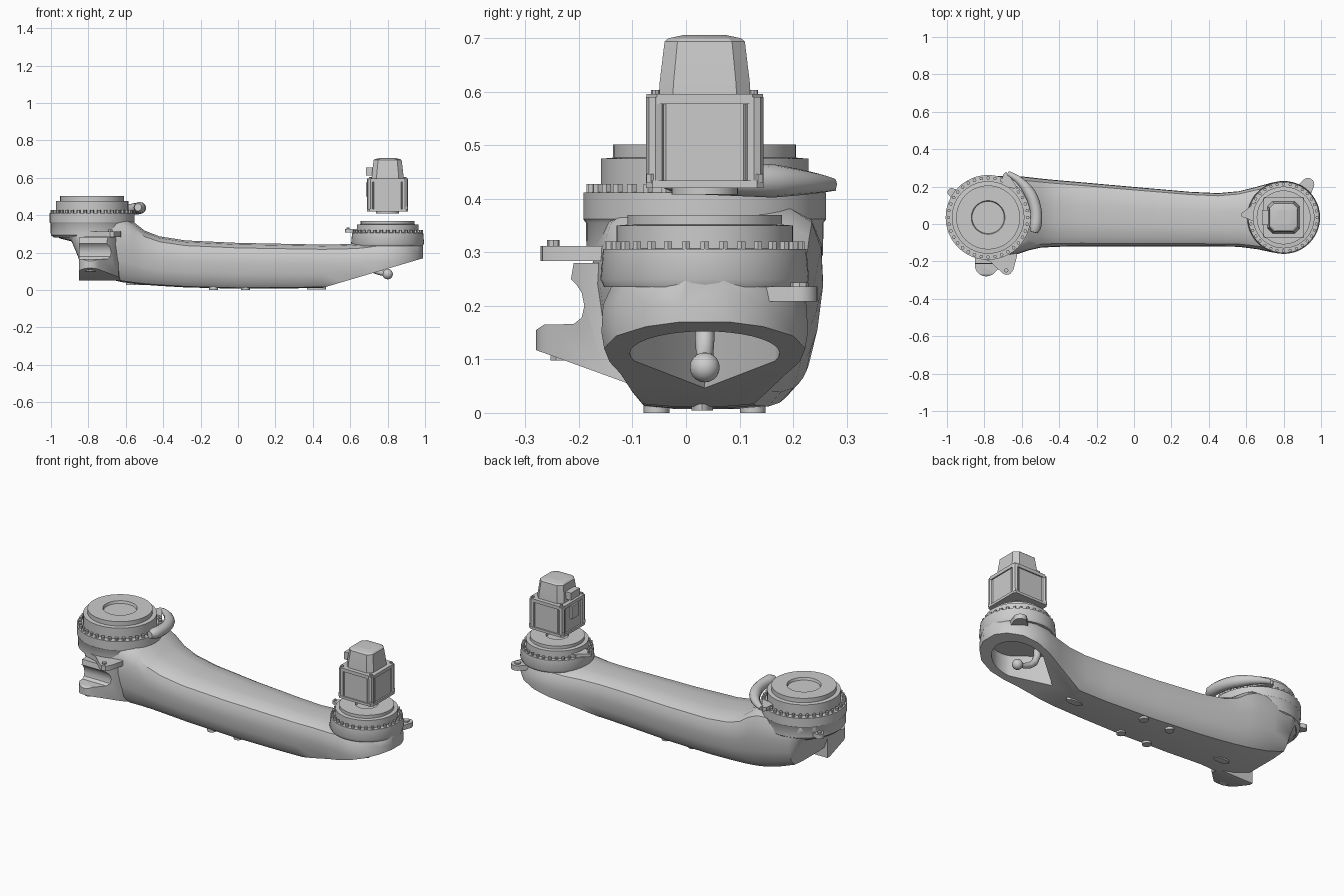
import bpy, bmesh
from math import pi, sin, cos, radians
from mathutils import Vector

if "Cube" in bpy.data.objects:
    bpy.data.objects.remove(bpy.data.objects["Cube"])

CY = 0.035            # y of both joint axes
LX, RX = -0.78, 0.80  # x of left and right joints


def make(name, verts, faces, angle=35):
    me = bpy.data.meshes.new(name)
    me.from_pydata([tuple(v) for v in verts], [], faces)
    bm = bmesh.new()
    bm.from_mesh(me)
    bmesh.ops.remove_doubles(bm, verts=bm.verts, dist=1e-5)
    bmesh.ops.recalc_face_normals(bm, faces=bm.faces)
    bm.to_mesh(me)
    bm.free()
    ob = bpy.data.objects.new(name, me)
    bpy.context.collection.objects.link(ob)
    me.shade_smooth()
    me.set_sharp_from_angle(angle=radians(angle))
    return ob


def loft(name, rings, angle=35):
    n = len(rings[0])
    verts = [v for r in rings for v in r]
    faces = [(i * n + j, i * n + (j + 1) % n, (i + 1) * n + (j + 1) % n, (i + 1) * n + j)
             for i in range(len(rings) - 1) for j in range(n)]
    faces += [tuple(range(n)), tuple(range(len(verts) - n, len(verts)))]
    return make(name, verts, faces, angle)


def circle(x, y, r, n=16, ry=None):
    return [(x + r * cos(2 * pi * i / n), y + (ry or r) * sin(2 * pi * i / n)) for i in range(n)]


def prism(name, pts, lo, hi, axis='z', angle=35):
    place = {'z': lambda a, b, h: (a, b, h), 'y': lambda a, b, h: (a, h, b),
             'x': lambda a, b, h: (h, a, b)}[axis]
    return loft(name, [[place(a, b, h) for a, b in pts] for h in (lo, hi)], angle)


def lathe(name, x, y, profile, n=48):
    return loft(name, [[(px, py, z) for px, py in circle(x, y, r, n)] for r, z in profile])


def tube(name, path, radii, ref, n=12):
    path = [Vector(p) for p in path]
    rings = []
    for i, p in enumerate(path):
        t = (path[min(i + 1, len(path) - 1)] - path[max(i - 1, 0)]).normalized()
        a = t.cross(Vector(ref)).normalized()
        b = t.cross(a)
        rings.append([p + (a * u + b * v) * radii[i] for u, v in circle(0, 0, 1, n)])
    return loft(name, rings, 50)


def boolean(ob, cutter, op):
    m = ob.modifiers.new(op, 'BOOLEAN')
    m.operation, m.object, m.solver = op, cutter, 'EXACT'
    bpy.context.view_layer.update()
    dg = bpy.context.evaluated_depsgraph_get()
    me = bpy.data.meshes.new_from_object(ob.evaluated_get(dg))
    ob.modifiers.clear()
    ob.data = me
    bpy.data.objects.remove(cutter)
    me.shade_smooth()
    me.set_sharp_from_angle(angle=radians(35))


# arm casting: half section (side, height), then stations x, y0, y1, z0, z1
half = [(.35, .0), (.72, .02), (.87, .13), (.95, .32), (1, .55), (.985, .75), (.9, .89), (.7, .965), (.3, 1)]
section = half + [(-a, b) for a, b in reversed(half)]
stations = [
    (-.995, -.01, .08, .30, .38), (-.95, -.10, .18, .275, .39), (-.89, -.155, .23, .26, .40),
    (-.86, -.17, .24, .19, .40), (-.83, -.175, .25, .105, .40), (-.72, -.175, .256, .065, .40),
    (-.62, -.16, .256, .042, .395), (-.56, -.14, .25, .034, .365), (-.50, -.127, .243, .028, .318),
    (-.42, -.122, .235, .022, .287), (-.28, -.12, .223, .014, .265), (0, -.12, .198, .007, .252),
    (.3, -.12, .172, .009, .246), (.45, -.12, .165, .012, .243), (.56, -.122, .175, .012, .245),
    (.66, -.135, .2, .012, .25), (.74, -.152, .222, .012, .262), (.82, -.158, .228, .012, .265),
    (.90, -.132, .202, .012, .265), (.96, -.075, .145, .012, .265), (.99, -.01, .08, .012, .265)]
rings = [[(x, (a + b) / 2 + s * (b - a) / 2, c + h * (d - c)) for s, h in section]
         for x, a, b, c, d in stations]
arm = loft('arm_casting', rings)

# sloping underside and teardrop service opening at the right end
boolean(arm, prism('slope_cutter', [(.45, .011), (1.2, .232), (1.2, -.3), (.45, -.3)], -.5, .5, 'y'), 'DIFFERENCE')
tear = [(.79 + .14 * cos(radians(t)), CY + .14 * sin(radians(t))) for t in range(-110, 111, 10)]
boolean(arm, prism('opening_cutter', tear + [(.57, CY)], -.2, .215), 'DIFFERENCE')

# joint housings
lathe('left_joint', LX, CY, [(.001, .29), (.205, .28), (.221, .295), (.222, .355), (.227, .362),
      (.227, .412), (.194, .413), (.194, .475), (.171, .477), (.171, .502), (.09, .502),
      (.086, .488), (.001, .488)])
lathe('right_joint', RX, CY, [(.001, .235), (.188, .235), (.195, .25), (.190, .306), (.165, .307),
      (.165, .35), (.144, .352), (.144, .37), (.06, .37), (.055, .355), (.001, .355)])


# bolt rings
def bolts(name, x, y, r, n, z0, z1, size):
    verts, faces = [], []
    for i in range(n):
        cx, cy = circle(x, y, r, n)[i]
        k = len(verts)
        verts += [(a, b, z) for z in (z0, z1) for a, b in circle(cx, cy, size, 6)]
        faces += [(k + j, k + (j + 1) % 6, k + 6 + (j + 1) % 6, k + 6 + j) for j in range(6)]
        faces += [tuple(range(k, k + 6)), tuple(range(k + 6, k + 12))]
    make(name, verts, faces)


bolts('left_bolt_ring', LX, CY, .212, 36, .405, .428, .010)
bolts('right_bolt_ring', RX, CY, .179, 32, .30, .32, .009)

# forked bracket on the front of the left end
fork = prism('fork_bracket', [(-.08, .28), (-.21, .28), (-.215, .25), (-.205, .24), (-.195, .225),
             (-.19, .2), (-.195, .178), (-.21, .166), (-.265, .165), (-.28, .155), (-.282, .118),
             (-.1, .052), (-.08, .052)], -1, -.5, 'x')
plan = [(-.79 + .062 * cos(radians(t)), -.218 + .062 * sin(radians(t))) for t in range(190, 321, 13)]
boolean(fork, prism('plan_cutter', plan + [(-.64, -.15), (-.62, -.05), (-.85, -.05)], -.1, .5), 'INTERSECT')
prism('fork_top_tab', [(-.87, -.12), (-.86, -.17), (-.77, -.2), (-.705, -.262), (-.685, -.272),
      (-.662, -.268), (-.645, -.245), (-.625, -.17), (-.63, -.08)], .284, .312)
lathe('tab_bolt', -.683, -.248, [(.012, .31), (.012, .323)], 8)
lathe('fork_bolt', -.79, -.225, [(.03, .098), (.03, .13)], 10)

# cable guide wrapping the inner side of the left joint
steps = range(-18, 69, 6)
path = [(LX + .258 * cos(radians(t)), CY + .258 * sin(radians(t)), .442 - .00018 * (t + 18)) for t in steps]
tube('cable_guide', path, [.02] + [.031 if t < 30 else .031 - .0005 * (t - 30) for t in steps][1:], (0, 0, 1))
prism('cable_guide_end', [(-.71, .2), (-.70, .265), (-.685, .28), (-.665, .255), (-.62, .19)], .415, .436)


# lugs: tapered plate with a round end and a bolt
def lug(name, tip, base, r, w, z0, z1):
    tip, base = Vector(tip), Vector(base)
    d = (tip - base).normalized()
    s = Vector((-d.y, d.x))
    arc = [tip + (d * cos(a) + s * sin(a)) * r for a in [radians(t) for t in range(-90, 91, 18)]]
    prism(name, [tuple(p) for p in arc + [base + s * w, base - s * w]], z0, z1)
    lathe(name + '_bolt', tip.x, tip.y, [(r * .5, z1 - .005), (r * .5, z1 + .008)], 8)


lug('right_rear_lug', (.93, .212), (.87, .12), .034, .06, .208, .236)
lug('right_inner_lug', (.588, .05), (.66, .06), .015, .06, .308, .326)
lug('left_rear_lug', (-.975, .17), (-.88, .11), .022, .06, .30, .325)

# drain handle hanging in the opening
tube('handle_rod', [(.80, CY, .085), (.76, CY, .093), (.72, CY, .108), (.69, CY, .135), (.67, CY, .18), (.67, CY, .22)],
     [.012, .014, .016, .018, .018, .018], (0, 1, 0))
bpy.ops.mesh.primitive_uv_sphere_add(segments=16, ring_count=10, radius=.028, location=(.80, CY, .085))
bpy.context.object.name = 'handle_ball'
bpy.ops.object.shade_smooth()

# bottom feet, rails and oval plugs
for i, x in enumerate((-.13, .04)):
    for j, y in enumerate((-.055, .125)):
        lathe(f'foot_{i}{j}', x, y, [(.024, 0), (.024, .03)], 12)
for i, (x, z) in enumerate(((.42, .004), (-.55, .026))):
    prism(f'oval_plug_{i}', circle(x, .03, .05, 20, .02), z, z + .03)


# motor above the right joint
def octagon(h, c, z):
    e = h - c
    return [(RX + a, CY + b, z) for a, b in
            ((h, -e), (h, e), (e, h), (-e, h), (-h, e), (-h, -e), (-e, -h), (e, -h))]


lathe('motor_spigot', RX, CY, [(.062, .408), (.062, .425)], 32)
loft('motor_flange', [octagon(.11, .012, z) for z in (.42, .434)])
loft('motor_body', [octagon(.102, .03, z) for z in (.43, .592)])
loft('motor_cap_plate', [octagon(.109, .02, z) for z in (.577, .596)])
loft('motor_encoder', [octagon(.086, .026, .59), octagon(.084, .026, .62), octagon(.075, .024, .694),
                       octagon(.068, .024, .7), octagon(.04, .014, .706), octagon(.036, .012, .706)], 20)
for i, (sx, sy) in enumerate(((1, 1), (-1, 1), (-1, -1), (1, -1))):
    x, y = RX + sx * .092, CY + sy * .092
    prism(f'motor_corner_{i}', circle(x, y, .0175, 8), .434, .59)
    lathe(f'motor_top_bolt_{i}', x, y, [(.008, .59), (.008, .603)], 8)
    lathe(f'motor_flange_bolt_{i}', RX + sx * .1, CY + sy * .1, [(.01, .43), (.01, .446)], 6)
prism('motor_connector', [(.684, -.005), (.74, -.005), (.74, .075), (.684, .075)], .612, .655)
prism('motor_plug', [(.684, .005), (.70, .005), (.70, .065), (.684, .065)], .50, .575)
